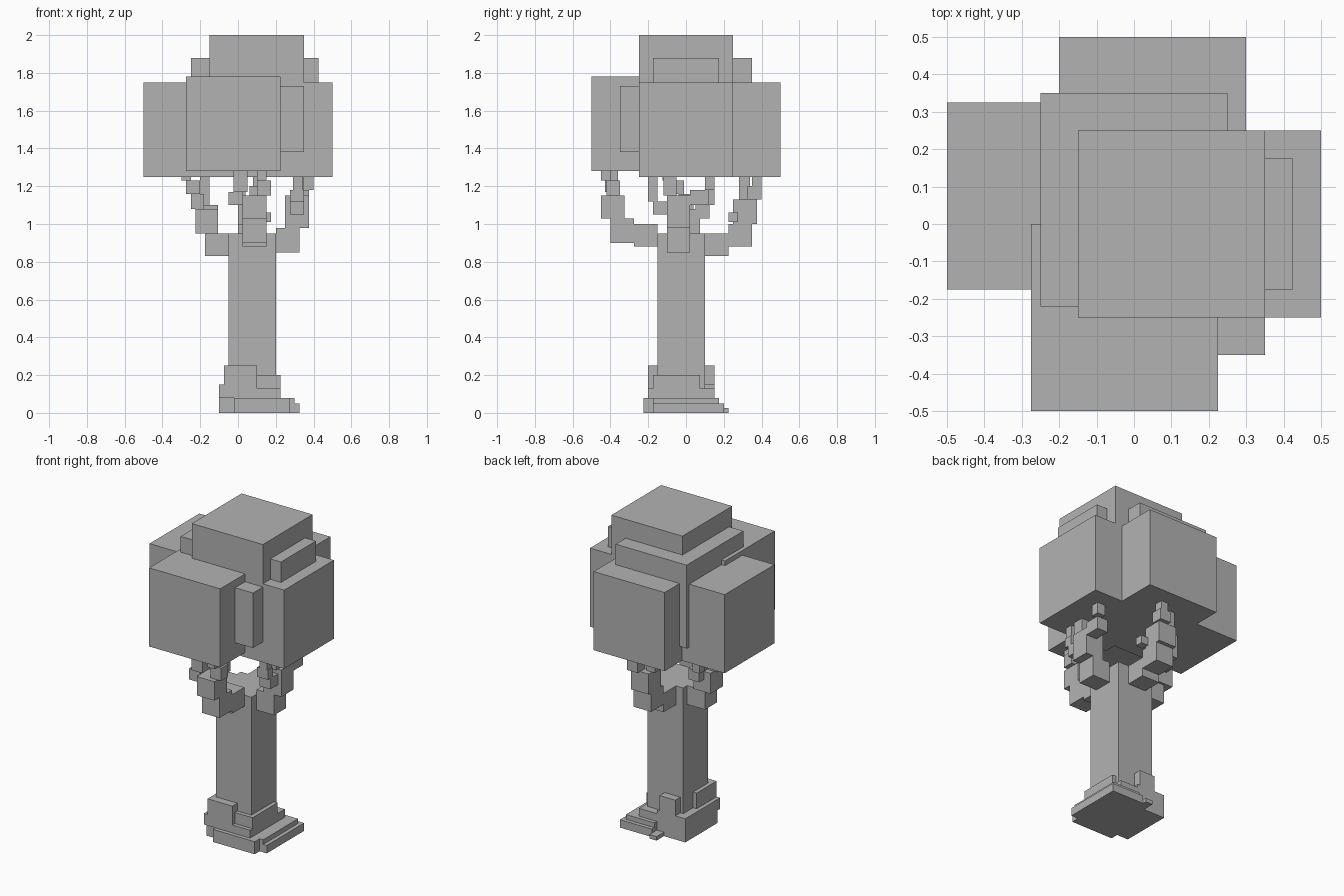
import bpy, bmesh

grey = bpy.data.materials.new("plain grey")
grey.diffuse_color = (0.45, 0.45, 0.45, 1)


def part(name, boxes):
    """One object made of boxes given as (x0, x1, y0, y1, z0, z1)."""
    bm = bmesh.new()
    for x0, x1, y0, y1, z0, z1 in boxes:
        for v in bmesh.ops.create_cube(bm, size=1)["verts"]:
            v.co.x = x1 if v.co.x > 0 else x0
            v.co.y = y1 if v.co.y > 0 else y0
            v.co.z = z1 if v.co.z > 0 else z0
    mesh = bpy.data.meshes.new(name)
    bm.to_mesh(mesh)
    bm.free()
    mesh.materials.append(grey)
    bpy.context.collection.objects.link(bpy.data.objects.new(name, mesh))


# Leaf blocks
part("leaf_top", [(-.15, .35, -.25, .25, 1.5, 2)])
part("leaf_core", [(-.25, .25, -.22, .35, 1.35, 1.88)])
part("leaf_right", [(0, .5, -.25, .25, 1.25, 1.75)])
part("leaf_left", [(-.5, 0, -.175, .325, 1.25, 1.75)])
part("leaf_back", [(-.2, .3, 0, .5, 1.25, 1.75)])
part("leaf_front", [(-.275, .225, -.5, 0, 1.28, 1.78)])
part("leaf_small_right", [(.075, .425, -.175, .175, 1.53, 1.88)])
part("leaf_small_front", [(0, .35, -.35, 0, 1.38, 1.73)])

# Trunk
part("trunk", [(-.05, .2, -.15, .1, 0, .95)])

# Stepped roots round the foot
part("root_left", [(-.1, .1, -.175, .15, 0, .08), (-.1, .1, -.2, .15, .08, .15)])
part("root_front", [(-.075, .1, -.2, 0, .08, .25), (.0, .225, -.2, .15, .08, .13)])
part("root_right", [(0, .225, -.175, .075, .05, .2)])
part("root_back", [(-.03, .08, 0, .15, 0, .25)])
part("root_plates", [(-.02, .275, -.225, .15, 0, .08),
                     (.1, .3, -.175, .175, 0, .08),
                     (.1, .325, -.175, .2, 0, .05),
                     (.05, .1, .1, .225, 0, .025)])

# Branches: thick blocks first, then twigs reaching the leaves
part("branch_left", [(-.175, -.05, -.06, .06, .83, .95),
                     (-.225, -.105, -.05, .075, .95, 1.08),
                     (-.25, -.18, -.04, .04, 1.08, 1.16),
                     (-.275, -.2, -.09, -.01, 1.16, 1.23),
                     (-.3, -.25, -.125, -.05, 1.23, 1.26),
                     (-.18, -.105, .05, .125, 1.03, 1.1),
                     (-.2, -.15, .1, .15, 1.1, 1.18),
                     (-.2, -.15, .1, .15, 1.18, 1.26)])
part("branch_right", [(.2, .325, -.1, .02, .85, .98),
                      (.25, .375, -.1, .02, .98, 1.15),
                      (.275, .35, -.175, -.1, 1.05, 1.12),
                      (.275, .35, -.2, -.15, 1.12, 1.18),
                      (.29, .345, -.2, -.15, 1.18, 1.26),
                      (.3, .375, .02, .12, 1.1, 1.18),
                      (.345, .4, .1, .15, 1.18, 1.26),
                      (.3, .35, -.12, -.05, 1.15, 1.26)])
part("branch_front", [(.025, .15, -.275, -.15, .88, 1),
                      (.025, .15, -.4, -.275, .9, 1.03),
                      (.025, .15, -.45, -.325, 1.03, 1.15),
                      (-.05, .025, -.42, -.35, 1.1, 1.17),
                      (-.025, .05, -.43, -.36, 1.17, 1.28),
                      (.1, .175, -.42, -.35, 1.15, 1.23),
                      (.1, .15, -.45, -.4, 1.23, 1.29)])
part("branch_back", [(0, .125, .1, .225, .83, .95),
                     (0, .125, .225, .35, .88, 1),
                     (0, .125, .25, .375, 1, 1.13),
                     (.125, .175, .225, .275, 1.01, 1.06),
                     (.06, .135, .325, .4, 1.13, 1.2),
                     (.08, .13, .35, .4, 1.2, 1.26),
                     (-.02, .04, .28, .34, 1.13, 1.26)])
